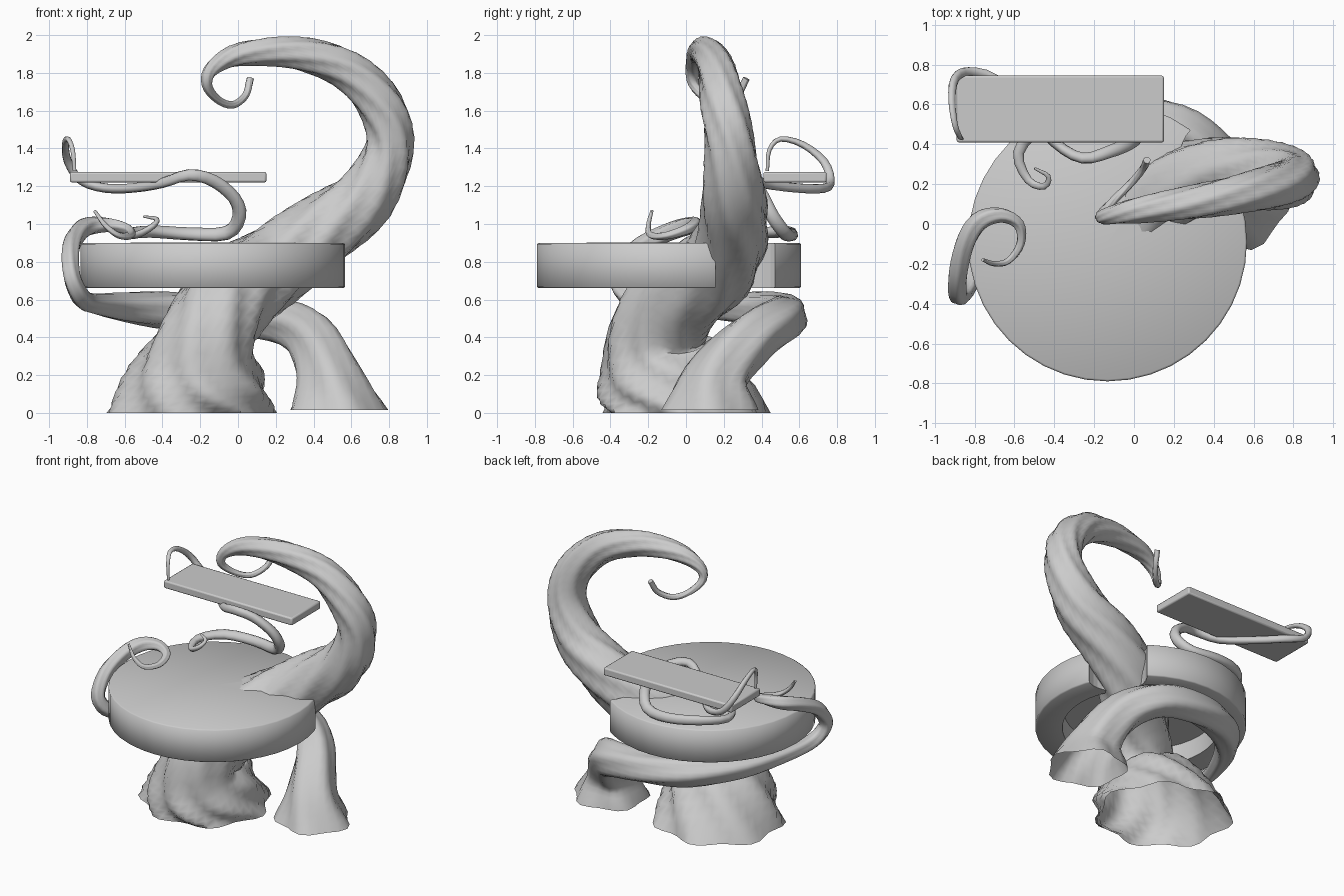
import bpy, bmesh, math
from mathutils import Vector

if "Cube" in bpy.data.objects:
    bpy.data.objects.remove(bpy.data.objects["Cube"])


def finish(bm, name, angle=50):
    bmesh.ops.recalc_face_normals(bm, faces=bm.faces)
    me = bpy.data.meshes.new(name)
    bm.to_mesh(me)
    bm.free()
    ob = bpy.data.objects.new(name, me)
    bpy.context.collection.objects.link(ob)
    bpy.ops.object.select_all(action='DESELECT')
    bpy.context.view_layer.objects.active = ob
    ob.select_set(True)
    bpy.ops.object.shade_smooth_by_angle(angle=math.radians(angle))
    return ob


def spline(pts, steps):
    """Catmull-Rom through 4D points (x, y, z, radius)."""
    p = [Vector(q) for q in pts]
    p = [2 * p[0] - p[1]] + p + [2 * p[-1] - p[-2]]
    out = []
    for i in range(1, len(p) - 2):
        a, b, c, d = p[i - 1:i + 3]
        for s in range(steps):
            t = s / steps
            out.append(0.5 * (2 * b + (c - a) * t + (2 * a - 5 * b + 4 * c - d) * t * t
                              + (3 * b - a - 3 * c + d) * t ** 3))
    return out + [p[-2]]


def tentacle(name, pts, sides=20, steps=4, lobes=5, depth=0.1, twist=4.0, foot=False):
    """Twisted, fluted, tapering tube; a foot starts flat on the ground and open."""
    path = spline(pts, steps)
    pos = [q.to_3d() for q in path]
    n = len(path)
    bm = bmesh.new()
    rings, side, prev = [], None, None
    for i in range(n):
        tan = (pos[min(i + 1, n - 1)] - pos[max(i - 1, 0)]).normalized()
        if foot and i < 2 * steps:
            tan = Vector((0, 0, 1)).lerp(tan, i / (2 * steps)).normalized()
        if side is None:
            side = Vector((1, 0, 0)) if foot else tan.orthogonal().normalized()
        else:
            side = prev.rotation_difference(tan) @ side
        side = (side - tan * side.dot(tan)).normalized()
        prev = tan
        up = tan.cross(side)
        ring = []
        for k in range(sides):
            a = 2 * math.pi * k / sides
            w = a - twist * i / n
            r = path[i].w * (1 + depth * math.cos(lobes * w) + 0.4 * depth * math.cos(2 * w + 1))
            v = pos[i] + r * (math.cos(a) * side + math.sin(a) * up)
            v.z = max(v.z, 0)
            ring.append(bm.verts.new(v))
        rings.append(ring)
    for r0, r1 in zip(rings, rings[1:]):
        for k in range(sides):
            j = (k + 1) % sides
            bm.faces.new((r0[k], r0[j], r1[j], r1[k]))
    bm.faces.new(rings[-1])
    if not foot:
        bm.faces.new(rings[0])
    return finish(bm, name, 60)


# Main trunk: flared base, leans through the table, arches over and curls
tentacle("main_trunk", [
    (-0.26, 0.0, 0, 0.43), (-0.21, -0.1, 0.2, 0.355), (-0.16, -0.16, 0.4, 0.25),
    (-0.05, -0.05, 0.6, 0.235), (0.17, 0.16, 0.77, 0.21), (0.44, 0.25, 0.96, 0.185),
    (0.68, 0.25, 1.15, 0.16), (0.8, 0.235, 1.4, 0.128), (0.76, 0.2, 1.62, 0.118),
    (0.57, 0.16, 1.82, 0.1), (0.3, 0.11, 1.905, 0.083), (0.02, 0.07, 1.9, 0.062),
    (-0.13, 0.04, 1.83, 0.04), (-0.165, 0.04, 1.74, 0.027), (-0.11, 0.11, 1.66, 0.02),
    (-0.03, 0.19, 1.63, 0.019), (0.04, 0.27, 1.68, 0.018), (0.065, 0.32, 1.77, 0.018)],
    sides=40, lobes=7, depth=0.07, twist=-10, foot=True)

# Side root: its own foot, wraps behind the trunk and climbs the table rim
tentacle("side_root", [
    (0.52, 0.13, 0.015, 0.25), (0.48, 0.17, 0.2, 0.165), (0.38, 0.35, 0.4, 0.13),
    (0.2, 0.5, 0.49, 0.112), (-0.08, 0.53, 0.52, 0.105), (-0.36, 0.45, 0.54, 0.1),
    (-0.62, 0.22, 0.56, 0.075), (-0.77, -0.08, 0.58, 0.052), (-0.83, -0.29, 0.61, 0.05),
    (-0.88, -0.36, 0.72, 0.045), (-0.885, -0.27, 0.86, 0.045), (-0.85, -0.11, 0.95, 0.046),
    (-0.78, 0.01, 0.99, 0.046), (-0.67, 0.045, 0.995, 0.035), (-0.58, 0.0, 0.97, 0.026),
    (-0.57, -0.1, 0.94, 0.02), (-0.63, -0.185, 0.94, 0.016), (-0.7, -0.2, 0.99, 0.013),
    (-0.76, -0.18, 1.07, 0.008)],
    sides=24, lobes=5, depth=0.085, twist=-6, foot=True)

# Shelf vine: curls on the table, winds up around the shelf and loops over its end
tentacle("shelf_vine", [
    (-0.5, 0.28, 1.04, 0.006), (-0.43, 0.24, 1.025, 0.012), (-0.45, 0.19, 0.99, 0.016),
    (-0.53, 0.22, 0.945, 0.02), (-0.58, 0.36, 0.95, 0.027), (-0.46, 0.5, 0.96, 0.033),
    (-0.25, 0.56, 0.945, 0.034), (-0.06, 0.53, 0.95, 0.036), (0.01, 0.46, 1.04, 0.036),
    (-0.02, 0.41, 1.14, 0.034), (-0.13, 0.36, 1.23, 0.032), (-0.26, 0.33, 1.26, 0.029),
    (-0.4, 0.41, 1.215, 0.026), (-0.55, 0.58, 1.19, 0.025), (-0.7, 0.73, 1.19, 0.025),
    (-0.83, 0.765, 1.23, 0.023), (-0.9, 0.73, 1.33, 0.022), (-0.915, 0.62, 1.42, 0.018),
    (-0.9, 0.5, 1.45, 0.014), (-0.875, 0.44, 1.39, 0.012), (-0.865, 0.43, 1.28, 0.009)],
    sides=10, steps=3, lobes=3, depth=0.08, twist=8)

# Round table top with a hollow underside
bm = bmesh.new()
profile = [(0, 0.902), (0.69, 0.9), (0.7, 0.893), (0.7, 0.667), (0.69, 0.66),
           (0.52, 0.66), (0.51, 0.79), (0, 0.79)]
vs = [bm.verts.new((r, 0, z)) for r, z in profile]
es = [bm.edges.new(p) for p in zip(vs, vs[1:])]
bmesh.ops.spin(bm, geom=vs + es, cent=(0, 0, 0), axis=(0, 0, 1),
               angle=2 * math.pi, steps=40)
bmesh.ops.remove_doubles(bm, verts=bm.verts, dist=1e-4)
bmesh.ops.translate(bm, verts=bm.verts, vec=(-0.133, -0.09, 0))
table = finish(bm, "table_top", 60)

# Notch in the table where the trunk passes through
bpy.ops.mesh.primitive_cylinder_add(vertices=32, radius=0.2, depth=0.6,
                                    location=(0.43, 0.335, 0.78))
cutter = bpy.context.object
cutter.name = "notch_cutter"
cutter.hide_render = True
cutter.hide_set(True)
mod = table.modifiers.new("notch", 'BOOLEAN')
mod.object = cutter
mod.operation = 'DIFFERENCE'
mod.solver = 'EXACT'

# Shelf plank
bpy.ops.mesh.primitive_cube_add(size=1, location=(-0.37, 0.577, 1.248))
shelf = bpy.context.object
shelf.name = "shelf_plank"
shelf.scale = (1.04, 0.335, 0.056)
bpy.ops.object.transform_apply(location=False, rotation=False, scale=True)
bev = shelf.modifiers.new("soft_edges", 'BEVEL')
bev.width = 0.01
bev.segments = 2
bpy.ops.object.shade_smooth_by_angle(angle=math.radians(40))
